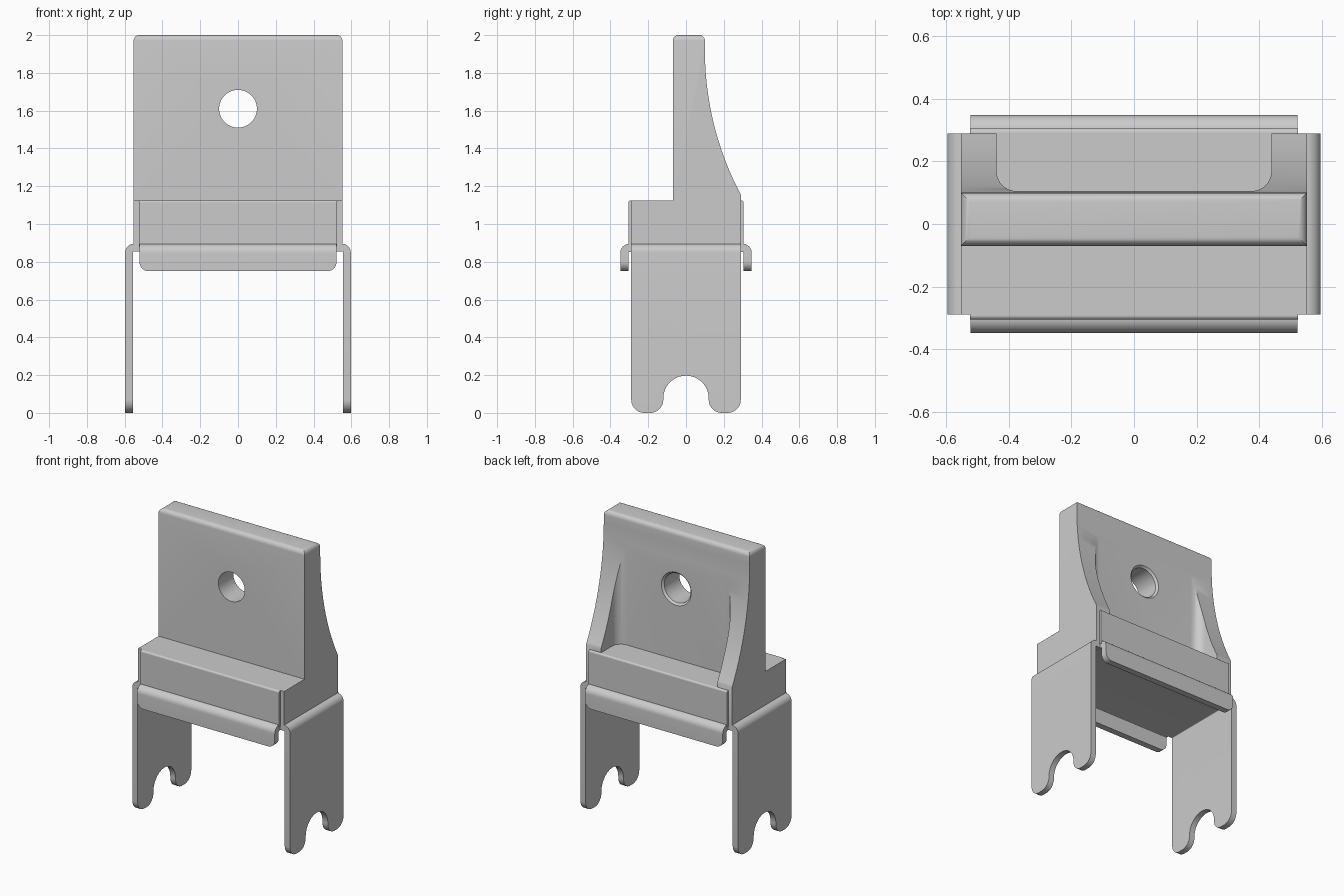
import bpy, bmesh, math
from mathutils import Vector, Matrix

cube = bpy.data.objects.get("Cube")
if cube:
    bpy.data.objects.remove(cube, do_unlink=True)

grey = bpy.data.materials.new("plain grey")
grey.use_nodes = True
colour = (0.6, 0.6, 0.6, 1)
grey.diffuse_color = colour
grey.node_tree.nodes["Principled BSDF"].inputs["Base Color"].default_value = colour


def fillet(corners, steps=10):
    """Turn (u, v, radius) corners into an outline with rounded corners."""
    out = []
    for i, (u, v, r) in enumerate(corners):
        p = Vector((u, v))
        if r == 0:
            out.append(p)
            continue
        a = (Vector(corners[i - 1][:2]) - p).normalized()
        b = (Vector(corners[(i + 1) % len(corners)][:2]) - p).normalized()
        half = math.acos(a.dot(b)) / 2
        centre = p + (a + b).normalized() * r / math.sin(half)
        start = p + a * r / math.tan(half) - centre
        end = p + b * r / math.tan(half) - centre
        sweep = math.pi - 2 * half
        for k in range(steps + 1):
            t = sweep * k / steps
            out.append(centre + (start * math.sin(sweep - t) + end * math.sin(t)) / math.sin(sweep))
    return out


def finish(name, bm):
    bmesh.ops.recalc_face_normals(bm, faces=bm.faces)
    mesh = bpy.data.meshes.new(name)
    bm.to_mesh(mesh)
    bm.free()
    mesh.materials.append(grey)
    obj = bpy.data.objects.new(name, mesh)
    bpy.context.collection.objects.link(obj)
    return obj


def prism(name, outline, axis, lo, hi, bevel=0, pick=None):
    """Extrude an outline along an axis, then round the picked edges."""
    place = {"X": lambda p, w: (w, p[0], p[1]),
             "Y": lambda p, w: (p[0], w, p[1]),
             "Z": lambda p, w: (p[0], p[1], w)}[axis]
    bm = bmesh.new()
    rings = [[bm.verts.new(place(p, w)) for p in outline] for w in (lo, hi)]
    for ring in rings:
        bm.faces.new(ring)
    for i in range(len(outline)):
        bm.faces.new((rings[0][i - 1], rings[0][i], rings[1][i], rings[1][i - 1]))
    if bevel:
        edges = [e for e in bm.edges if all(pick(v.co) for v in e.verts)]
        bmesh.ops.bevel(bm, geom=edges, offset=bevel, segments=6, profile=0.5, affect="EDGES")
    return finish(name, bm)


def cone(name, r1, r2, y1, y2, z):
    bm = bmesh.new()
    bmesh.ops.create_cone(bm, cap_ends=True, segments=48, radius1=r1, radius2=r2, depth=y2 - y1)
    turn = Matrix.Rotation(-math.pi / 2, 4, "X")
    bm.transform(Matrix.Translation((0, (y1 + y2) / 2, z)) @ turn)
    return finish(name, bm)


def carve(obj, tool, operation):
    tool.hide_render = True
    mod = obj.modifiers.new("carve", "BOOLEAN")
    mod.operation, mod.object, mod.solver = operation, tool, "EXACT"
    bpy.context.view_layer.objects.active = obj
    bpy.ops.object.modifier_apply(modifier=mod.name)
    bpy.data.objects.remove(tool, do_unlink=True)


def channel(half, bottom, top, thick):
    """Section of a bent sheet: an upside-down U with rounded bends."""
    inner = half - thick
    return fillet([(-half, bottom, 0), (-half, top, thick + 0.005), (half, top, thick + 0.005),
                   (half, bottom, 0), (inner, bottom, 0), (inner, top - thick, 0.005),
                   (-inner, top - thick, 0.005), (-inner, bottom, 0)])


BASE_TOP, SHEET_TOP = 1.125, 0.895

# Upright wall and gussets: side profile with a concave back, pocketed between gussets
sweep, radius = 0.48, 1.633
curve = [(0.10 + radius * (1 - math.cos(a)), 1.92 - radius * math.sin(a))
         for a in (sweep * k / 16 for k in range(17))]
profile = [(-0.29, 0.88), (-0.29, BASE_TOP), (-0.07, BASE_TOP), (-0.07, 2), (0.10, 2)]
profile += curve + [(0.29, 1.155), (0.29, 0.88)]
wall = prism("upright_wall", profile, "X", -0.553, 0.553, 0.03, lambda c: c.z > 1.99)
carve(wall, prism("pocket", fillet([(-0.44, 0.105, 0.065), (0.44, 0.105, 0.065), (0.44, 0.5, 0),
                                    (-0.44, 0.5, 0)]), "Z", BASE_TOP, 2.2), "DIFFERENCE")
carve(wall, cone("hole", 0.10, 0.10, -0.3, 0.4, 1.61), "DIFFERENCE")
carve(wall, cone("countersink", 0.098, 0.128, 0.09, 0.12, 1.61), "DIFFERENCE")

# Raised panels on the front and back of the base
for name, side in (("front_panel", -1), ("back_panel", 1)):
    outline = [(-0.525, side * 0.25), (0.525, side * 0.25), (0.525, side * 0.305), (-0.525, side * 0.305)]
    prism(name, outline, "Z", 0.88, BASE_TOP, 0.012, lambda c: abs(c.y) > 0.3 and c.z > 1)

# Bent sheet with two legs, notched at the foot
legs = prism("side_legs", channel(0.597, -0.1, SHEET_TOP, 0.04), "Y", -0.4, 0.4)
half_foot = [(0.29, 1, 0), (0.29, 0, 0.07), (0.12, 0, 0.07), (0.12, 0.197, 0.119)]
foot = half_foot + [(-u, v, r) for u, v, r in reversed(half_foot)]
carve(legs, prism("leg_shape", fillet(foot), "X", -1, 1), "INTERSECT")

# Short lips folded down at the front and back
lips = prism("front_and_back_lips", channel(0.348, 0.7, SHEET_TOP, 0.043), "X", -0.6, 0.6)
shape = [(-0.522, 1, 0), (-0.522, 0.75, 0.05), (0.522, 0.75, 0.05), (0.522, 1, 0)]
carve(lips, prism("lip_shape", fillet(shape), "Y", -1, 1), "INTERSECT")

# Smooth the rounded faces and keep the edges sharp
bpy.ops.object.select_all(action="DESELECT")
for obj in (wall, legs, lips):
    obj.select_set(True)
bpy.context.view_layer.objects.active = wall
bpy.ops.object.shade_smooth_by_angle(angle=math.radians(30))
